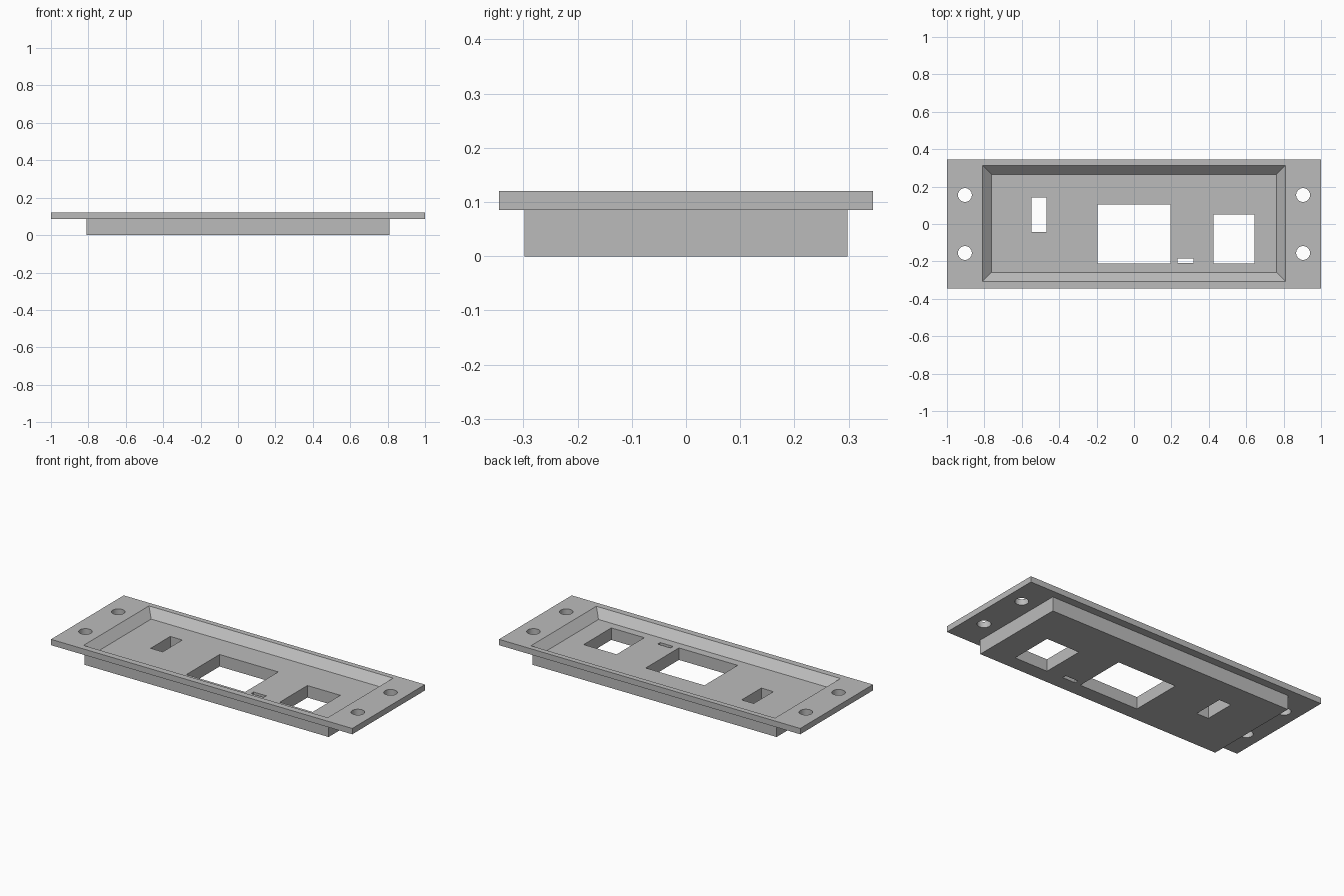
import bpy, bmesh, math
from mathutils import Matrix

if "Cube" in bpy.data.objects:
    bpy.data.objects.remove(bpy.data.objects["Cube"])

PLATE_BOTTOM, TOP, FLOOR = 0.085, 0.12, 0.072

grey = bpy.data.materials.new("grey_plastic")
grey.diffuse_color = (0.5, 0.5, 0.5, 1)
grey.use_nodes = True
grey.node_tree.nodes["Principled BSDF"].inputs["Base Color"].default_value = grey.diffuse_color


def make_object(name, bm):
    bmesh.ops.recalc_face_normals(bm, faces=bm.faces)
    mesh = bpy.data.meshes.new(name)
    bm.to_mesh(mesh)
    bm.free()
    mesh.materials.append(grey)
    ob = bpy.data.objects.new(name, mesh)
    bpy.context.collection.objects.link(ob)
    return ob


def box(name, x0, x1, y0, y1, z0, z1, flare=0.0):
    """Box from its limits; flare widens the upper rim on all four sides."""
    bm = bmesh.new()
    bmesh.ops.create_cube(bm, size=1)
    for v in bm.verts:
        up = v.co.z > 0
        f = flare if up else 0
        v.co = (x1 + f if v.co.x > 0 else x0 - f,
                y1 + f if v.co.y > 0 else y0 - f,
                z1 if up else z0)
    return make_object(name, bm)


def cylinder(name, x, y, r, z0, z1):
    bm = bmesh.new()
    bmesh.ops.create_cone(bm, cap_ends=True, segments=48, radius1=r, radius2=r,
                          depth=z1 - z0, matrix=Matrix.Translation((x, y, (z0 + z1) / 2)))
    return make_object(name, bm)


def combine(target, tool, operation):
    mod = target.modifiers.new(operation, "BOOLEAN")
    mod.operation, mod.solver, mod.object = operation, "EXACT", tool
    bpy.context.view_layer.objects.active = target
    bpy.ops.object.modifier_apply(modifier=mod.name)
    bpy.data.objects.remove(tool)


# Flanged plate with the deeper body below it
panel = box("panel", -1, 1, -0.345, 0.345, PLATE_BOTTOM, TOP)
combine(panel, box("body", -0.81, 0.81, -0.298, 0.298, 0, 0.1), "UNION")

# Recess with 45 degree walls, cut a little past the top surface
over = 0.01
combine(panel, box("recess", -0.762, 0.762, -0.259, 0.265, FLOOR, TOP + over,
                   flare=TOP + over - FLOOR), "DIFFERENCE")

# Rectangular openings through the floor
for x0, x1, y0, y1 in [(-0.549, -0.469, -0.044, 0.142),
                       (-0.196, 0.194, -0.210, 0.105),
                       (0.232, 0.317, -0.208, -0.184),
                       (0.424, 0.643, -0.210, 0.052)]:
    combine(panel, box("opening", x0, x1, y0, y1, -0.1, 0.2), "DIFFERENCE")

# Four screw holes in the flanges
for sx in (-1, 1):
    for sy in (-1, 1):
        combine(panel, cylinder("screw_hole", sx * 0.904, sy * 0.155, 0.037, 0, 0.2),
                "DIFFERENCE")

# Smooth hole walls, sharp edges elsewhere
bpy.ops.object.select_all(action="DESELECT")
panel.select_set(True)
bpy.context.view_layer.objects.active = panel
bpy.ops.object.shade_smooth_by_angle(angle=math.radians(30))
